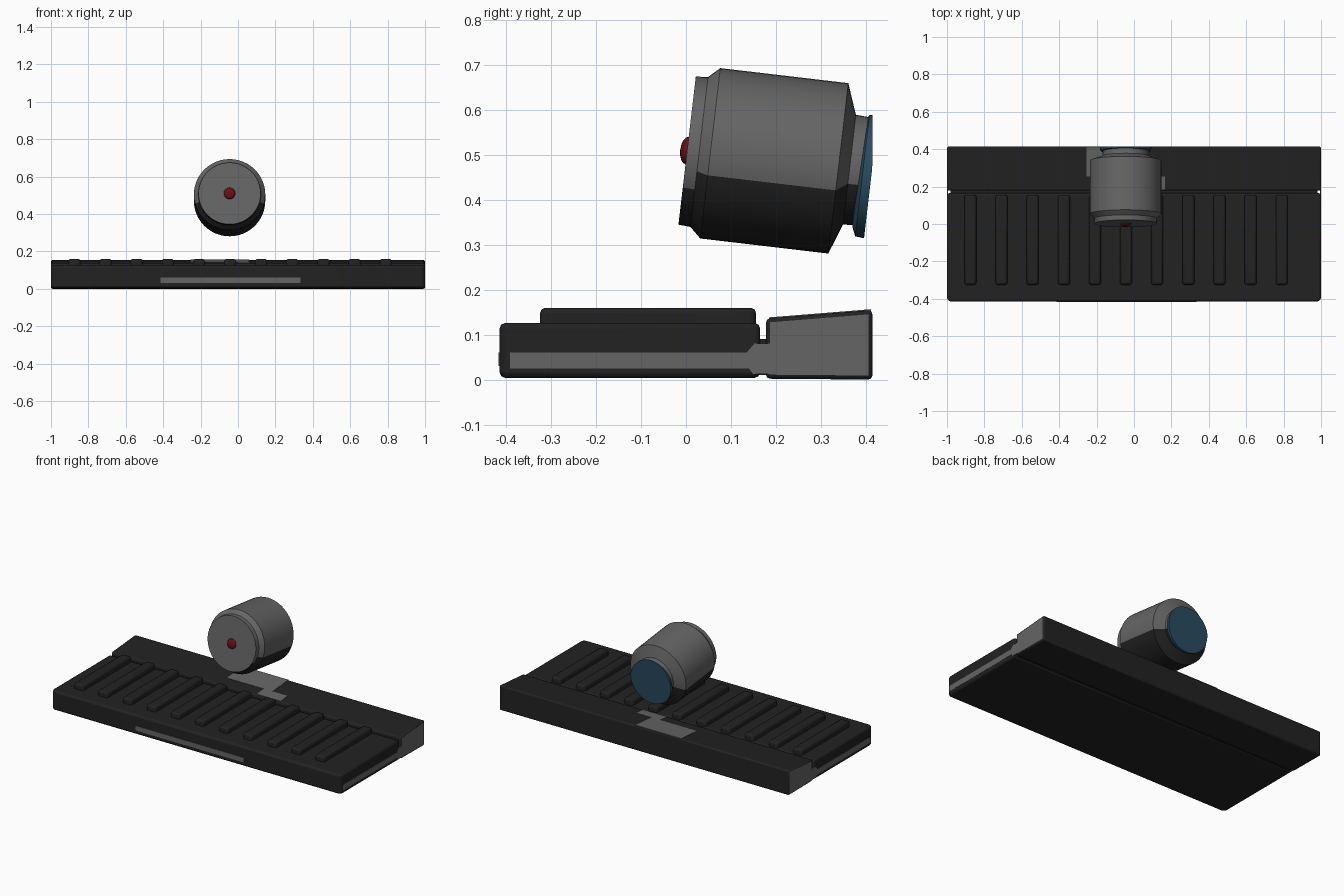
import bpy, bmesh, math
from mathutils import Matrix, Vector

cube = bpy.data.objects.get("Cube")
if cube:
    bpy.data.objects.remove(cube, do_unlink=True)


def material(name, r, g, b):
    m = bpy.data.materials.new(name)
    m.use_nodes = True
    m.diffuse_color = (r, g, b, 1)
    m.node_tree.nodes["Principled BSDF"].inputs["Base Color"].default_value = (r, g, b, 1)
    return m


DARK = material("charcoal", .016, .016, .016)
GREY = material("mid grey", .13, .13, .13)
BLUE = material("lens blue", .022, .07, .115)
RED = material("button red", .13, .006, .008)


def finish(name, bm, mats, bevel=0, smooth=True):
    bmesh.ops.recalc_face_normals(bm, faces=bm.faces)
    mesh = bpy.data.meshes.new(name)
    bm.to_mesh(mesh)
    bm.free()
    ob = bpy.data.objects.new(name, mesh)
    bpy.context.collection.objects.link(ob)
    for m in mats:
        mesh.materials.append(m)
    if bevel:
        mod = ob.modifiers.new("soft_edges", "BEVEL")
        mod.width, mod.segments = bevel, 2
        mod.material = 0
    if smooth:
        bpy.ops.object.select_all(action="DESELECT")
        ob.select_set(True)
        bpy.context.view_layer.objects.active = ob
        bpy.ops.object.shade_smooth_by_angle(angle=math.radians(25))
    return ob


def box(name, x, y, z, mat, bevel=0):
    bm = bmesh.new()
    bmesh.ops.create_cube(bm, size=1)
    for v in bm.verts:
        v.co = [lo + (c + .5) * (hi - lo) for c, (lo, hi) in zip(v.co, (x, y, z))]
    return finish(name, bm, [mat], bevel)


def extrude_x(name, profile, x0, x1, mats, bevel=0):
    # extrude a side profile of (y, z) points; end caps take the second material
    bm = bmesh.new()
    f = bm.faces.new([bm.verts.new((x0, y, z)) for y, z in profile])
    out = bmesh.ops.extrude_face_region(bm, geom=[f])
    bmesh.ops.translate(bm, vec=(x1 - x0, 0, 0),
                        verts=[g for g in out["geom"] if isinstance(g, bmesh.types.BMVert)])
    bm.normal_update()
    for face in bm.faces:
        face.material_index = int(abs(face.normal.x) > .9) * (len(mats) - 1)
    return finish(name, bm, mats, bevel)


# Front slab with rounded front corners
bm = bmesh.new()
bmesh.ops.create_cube(bm, size=1)
for v in bm.verts:
    v.co = (v.co.x * 2, -.125 + v.co.y * .58, .065 + v.co.z * .122)
corners = [e for e in bm.edges if all(v.co.y < -.3 for v in e.verts)
           and abs(e.verts[0].co.z - e.verts[1].co.z) > .1]
bmesh.ops.bevel(bm, geom=corners, offset=.025, segments=4, affect="EDGES", profile=.5)
finish("front_slab", bm, [DARK], .012)

# Raised ribs
for i in range(11):
    x = -.875 + i * .1665
    box(f"rib_{i + 1}", (x - .032, x + .032), (-.325, .156), (.1, .16), DARK, .012)

# Rear block with sloping top and grey ends
extrude_x("rear_block", [(.178, .002), (.415, 0), (.415, .155), (.178, .136)],
          -1, 1, [DARK, GREY], .009)
box("joint_filler", (-.98, .98), (.15, .2), (.01, .09), DARK)

# Grey trim on the front edge and both ends
box("front_trim", (-.415, .335), (-.418, -.41), (.03, .06), GREY)
for side, sx in (("left", 1), ("right", -1)):
    xs = sorted((sx * .994, sx * 1.001))
    extrude_x(side + "_end_trim",
              [(-.392, .025), (.14, .025), (.15, .012), (.2, .012), (.2, .08),
               (.152, .08), (.135, .06), (-.392, .06)], xs[0], xs[1], [GREY])


# Grey inlays lying on the sloping top
def top_z(y):
    return .136 + (y - .178) * .019 / .237


for name, x0, x1, y0, y1 in (("rear_inlay", -.255, .06, .255, .412),
                             ("front_inlay", 0, .165, .185, .255)):
    extrude_x(name, [(y0, top_z(y0) - .002), (y1, top_z(y1) - .002),
                     (y1, top_z(y1) + .002), (y0, top_z(y0) + .002)], x0, x1, [GREY])

# Tilted barrel frame: local z runs backwards along the barrel
TILT = math.radians(6.7)
axis = Vector((0, math.cos(TILT), -math.sin(TILT)))
up = Vector((0, math.sin(TILT), math.cos(TILT)))
ORIGIN = Vector((-.045, .0025, .51))
SIDES = 48


def lathe(name, rings, mats, rule=None, drop=0):
    # rings are (distance along axis, radius); rule picks the material
    bm = bmesh.new()
    loops = []
    for t, r in rings:
        loop = []
        for k in range(SIDES):
            a = 2 * math.pi * k / SIDES
            p = ORIGIN + axis * t + up * (r * math.sin(a) - drop)
            p.x += r * math.cos(a)
            p.y = min(p.y, .415)
            loop.append(bm.verts.new(p))
        loops.append(loop)
    for j in range(len(loops) - 1):
        for k in range(SIDES):
            n = (k + 1) % SIDES
            f = bm.faces.new((loops[j][k], loops[j][n], loops[j + 1][n], loops[j + 1][k]))
            if rule:
                f.material_index = rule(j, math.sin(2 * math.pi * (k + .5) / SIDES))
    bm.faces.new(loops[0])
    bm.faces.new(loops[-1])
    return finish(name, bm, mats)


# Barrel: grey above, charcoal on the underside
lathe("barrel", [(0, .166), (.027, .168), (.052, .191), (.339, .191), (.364, .123), (.402, .121)],
      [GREY, DARK], lambda j, s: int(s < (-.52 if j == 0 else -.26)))

# Blue rear lens
lathe("rear_lens", [(.385, .115), (.394, .136), (.414, .138)], [BLUE], drop=.01)

# Red front button
bm = bmesh.new()
bmesh.ops.create_uvsphere(bm, u_segments=16, v_segments=8, radius=.031)
bmesh.ops.transform(bm, verts=bm.verts, matrix=Matrix.Translation(ORIGIN)
                    @ Matrix.Rotation(-TILT, 4, "X") @ Matrix.Diagonal((1, .5, 1, 1)))
finish("front_button", bm, [RED])
